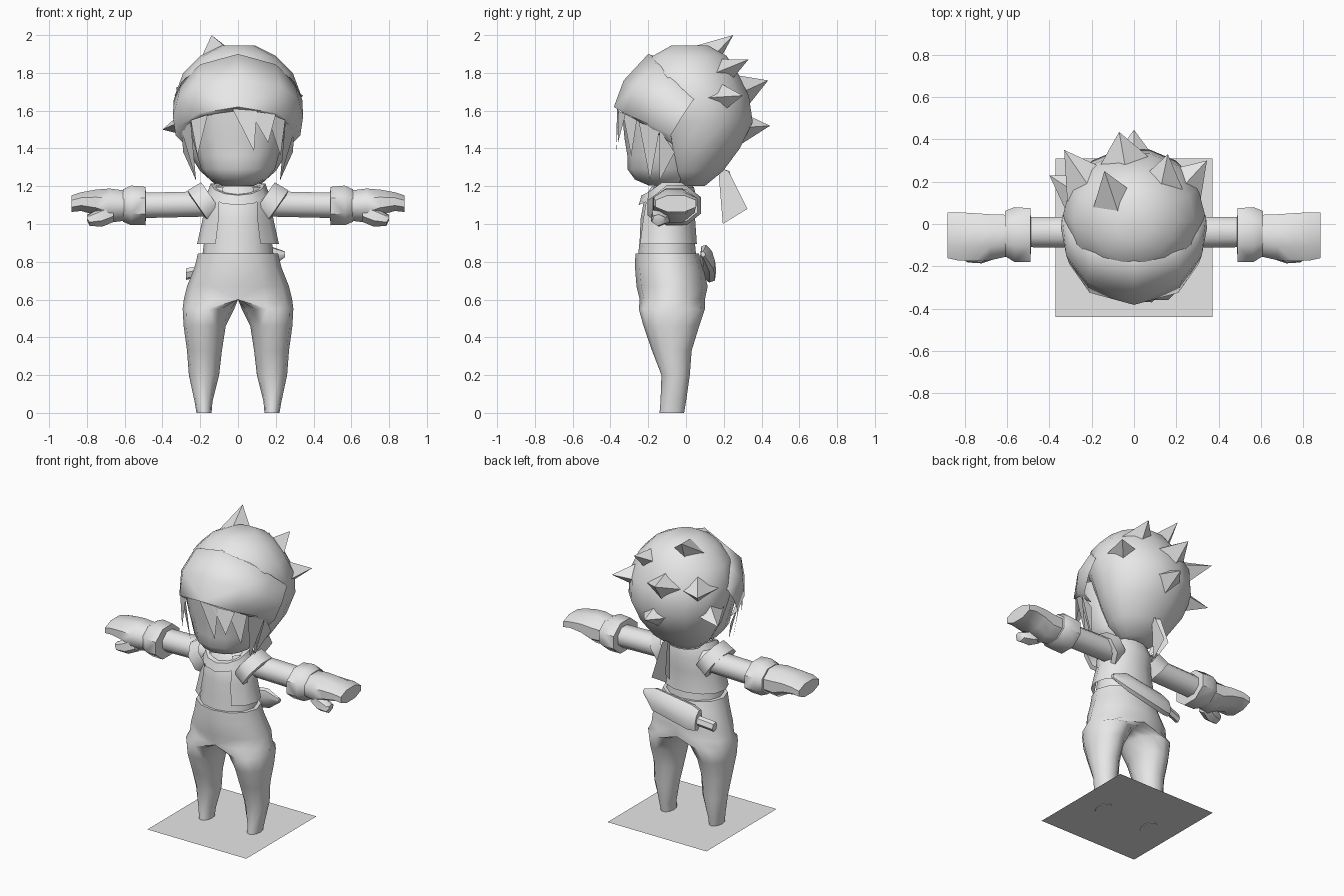
import bpy, bmesh, math
from mathutils import Vector as V

if "Cube" in bpy.data.objects:
    bpy.data.objects.remove(bpy.data.objects["Cube"])

grey = bpy.data.materials.new("plain grey")
grey.diffuse_color = (0.8, 0.8, 0.8, 1)
grey.use_nodes = True
grey.node_tree.nodes["Principled BSDF"].inputs["Base Color"].default_value = grey.diffuse_color


def finish(name, bm, mirror=False, angle=50):
    bmesh.ops.recalc_face_normals(bm, faces=bm.faces)
    me = bpy.data.meshes.new(name)
    bm.to_mesh(me)
    bm.free()
    me.materials.append(grey)
    ob = bpy.data.objects.new(name, me)
    bpy.context.collection.objects.link(ob)
    bpy.ops.object.select_all(action='DESELECT')
    ob.select_set(True)
    bpy.context.view_layer.objects.active = ob
    bpy.ops.object.shade_smooth_by_angle(angle=math.radians(angle))
    if mirror:
        ob.modifiers.new("mirror", 'MIRROR').merge_threshold = 0.002
    return ob


def loft(name, rings, closed=True, caps=True, mirror=False, angle=50, seam=False):
    """Skin a row of equal-length point loops."""
    bm = bmesh.new()
    rows = [[bm.verts.new(p) for p in r] for r in rings]
    n = len(rows[0])
    for a, b in zip(rows, rows[1:]):
        for i in range(n if closed else n - 1):
            j = (i + 1) % n
            bm.faces.new((a[i], a[j], b[j], b[i]))
    if closed and caps:
        bm.faces.new(rows[0])
        bm.faces.new(rows[-1])
    if seam:  # drop hidden faces on the mirror plane
        inner = [f for f in bm.faces if all(abs(v.co.x) < 1e-4 for v in f.verts)]
        bmesh.ops.delete(bm, geom=inner, context='FACES')
    return finish(name, bm, mirror, angle)


def oval(c, u, v, n=10, start=0.0, end=None):
    c, u, v = V(c), V(u), V(v)
    if end is None:
        ts = [start + 2 * math.pi * i / n for i in range(n)]
    else:
        ts = [start + (end - start) * i / (n - 1) for i in range(n)]
    return [c + u * math.cos(t) + v * math.sin(t) for t in ts]


def flat(z, y0, y1, rx, n=12):
    """Horizontal oval between front y0 and back y1."""
    return oval((0, (y0 + y1) / 2, z), (rx, 0, 0), (0, (y1 - y0) / 2, 0), n)


def across(x, y0, y1, z0, z1, n=8):
    """Oval across the arm."""
    return oval((x, (y0 + y1) / 2, (z0 + z1) / 2), (0, (y1 - y0) / 2, 0),
                (0, 0, (z1 - z0) / 2), n, math.pi / 8)


def plate(name, polys, mirror=False):
    bm = bmesh.new()
    for p in polys:
        bm.faces.new([bm.verts.new(q) for q in p])
    return finish(name, bm, mirror)


def spike(name, base, tip, r):
    d = V(tip) - V(base)
    q = d.to_track_quat('Z', 'Y')
    bm = bmesh.new()
    b = [bm.verts.new(p) for p in
         oval(base, q @ V((r, 0, 0)), q @ V((0, r * 0.75, 0)), 4)]
    t = bm.verts.new(tip)
    for i in range(4):
        bm.faces.new((b[i], b[(i + 1) % 4], t))
    return finish(name, bm, angle=30)


# ground plate
plate("base_plate", [[(-.37, -.44, .004), (.37, -.44, .004), (.37, .31, .004), (-.37, .31, .004)]])

# trousers: one leg running up into half the hips
rings = []
for z, x0, x1, y0, y1 in [(0, .14, .22, -.14, -.01), (.06, .135, .23, -.135, 0),
                          (.2, .10, .26, -.13, .02), (.33, .085, .27, -.18, .03),
                          (.46, .065, .288, -.225, .07), (.55, .02, .293, -.25, .10)]:
    rings.append(oval(((x0 + x1) / 2, (y0 + y1) / 2, z), ((x1 - x0) / 2, 0, 0),
                      (0, (y1 - y0) / 2, 0), 12, -math.pi / 2))
for z, rx, y0, y1 in [(.6, .287, -.245, .10), (.67, .27, -.262, .115),
                      (.77, .23, -.27, .09), (.845, .212, -.268, .068)]:
    cy, ry = (y0 + y1) / 2, (y1 - y0) / 2
    ring = oval((0, cy, z), (rx, 0, 0), (0, ry, 0), 7, -math.pi / 2, math.pi / 2)
    ring[0].x = ring[-1].x = 0
    ring += [V((0, cy + ry * (1 - 2 * i / 6), z)) for i in range(1, 6)]
    rings.append(ring)
loft("trousers", rings, mirror=True, seam=True, angle=70)

# shirt and neck
loft("shirt", [flat(.82, -.255, .055, .19), flat(.92, -.245, .045, .178),
               flat(1.03, -.24, .04, .17), flat(1.14, -.22, .055, .17),
               flat(1.2, -.18, .03, .11)])
loft("neck", [flat(1.14, -.17, .02, .085), flat(1.26, -.17, .02, .085)])

# open vest
vest = []
for z, y0, y1, rx in [(.895, -.27, .062, .217), (1.03, -.25, .052, .187),
                      (1.12, -.235, .065, .185), (1.195, -.19, .045, .14)]:
    vest.append(oval((0, (y0 + y1) / 2, z), (rx, 0, 0), (0, (y1 - y0) / 2, 0), 12,
                     math.radians(-57), math.radians(237)))
loft("vest", vest, closed=False)

# collar dipping at the front
collar = []
for r, dz in [(.19, 0), (.17, .045), (.11, .03)]:
    ring = flat(1.17 + dz, -.09 - r * .85, -.07 + r * .6, r * .85, 12)
    for p in ring:
        if p.y < -.1:
            p.z -= .07 * ((-.1 - p.y) / .15)
    collar.append(ring)
loft("collar", collar, caps=False)

# armhole bands
axis, up = V((.82, 0, -.57)), V((.57, 0, .82))
c = V((.175, -.075, 1.105))
loft("sleeve_band", [oval(c + axis * d, up * r, (0, r * 1.15, 0), 8, math.pi / 8)
                     for d, r in [(-.05, .115), (.035, .122), (.04, .09)]],
     mirror=True, caps=False)

# arms, cuffs, hands, thumbs
loft("arm", [across(.12, -.12, .04, 1.035, 1.18), across(.54, -.115, .038, 1.025, 1.17)], mirror=True)
loft("cuff", [across(.487, -.13, .03, 1.03, 1.165), across(.49, -.19, .085, .985, 1.205),
              across(.565, -.19, .09, .985, 1.212), across(.61, -.16, .07, 1.005, 1.19)],
     mirror=True)
loft("hand", [across(.57, -.155, .05, 1.015, 1.18), across(.68, -.18, .055, 1.0, 1.195),
              across(.75, -.185, .06, 1.04, 1.188), across(.83, -.182, .065, 1.065, 1.172),
              across(.882, -.17, .062, 1.06, 1.155)], mirror=True)
loft("thumb", [across(.66, -.17, -.06, 1.01, 1.11, 6), across(.72, -.19, -.085, .985, 1.09, 6),
               across(.785, -.185, -.105, .99, 1.055, 6), across(.80, -.175, -.12, 1.02, 1.05, 6)],
     mirror=True)

# face
loft("face", [flat(1.205, -.2, 0, .09), flat(1.235, -.27, .05, .15), flat(1.29, -.31, .05, .195),
              flat(1.36, -.31, .05, .215), flat(1.45, -.325, .05, .24), flat(1.6, -.34, .05, .26)],
     angle=80)

# hair cap
loft("hair", [flat(1.2, -.06, .10, .11, 14), flat(1.28, -.12, .2, .2, 14),
              flat(1.4, -.15, .29, .275, 14), flat(1.54, -.2, .36, .32, 14),
              flat(1.68, -.25, .34, .335, 14), flat(1.8, -.25, .28, .29, 14),
              flat(1.89, -.18, .22, .2, 14), flat(1.945, -.08, .12, .09, 14)], angle=80)

# hair spikes: root, tip, width
for base, tip, r in [((-.05, -.02, 1.78), (-.14, .25, 2.0), .2),
                     ((.1, .05, 1.74), (.16, .33, 1.87), .2),
                     ((-.02, .15, 1.65), (-.07, .435, 1.76), .24),
                     ((0, .12, 1.5), (0, .445, 1.52), .24),
                     ((-.17, .08, 1.56), (-.4, .23, 1.5), .17),
                     ((-.16, .1, 1.68), (-.33, .35, 1.72), .18),
                     ((.16, .1, 1.66), (.345, .3, 1.68), .18)]:
    spike("hair_spike", base, tip, r)

# headband: columns from the middle round to the temple
loft("headband", [
    [(0, -.34, 1.6), (0, -.382, 1.62), (0, -.33, 1.76), (0, -.2, 1.9), (0, -.14, 1.88)],
    [(.19, -.29, 1.57), (.21, -.325, 1.585), (.225, -.27, 1.73), (.2, -.155, 1.845), (.15, -.1, 1.83)],
    [(.27, -.17, 1.49), (.305, -.19, 1.525), (.32, -.15, 1.66), (.3, -.06, 1.75), (.26, -.03, 1.75)],
    [(.28, -.07, 1.42), (.33, -.08, 1.47), (.345, -.02, 1.57), (.34, .04, 1.66), (.3, .05, 1.66)]],
    closed=False, mirror=True, angle=70)

# fringe and side locks
plate("fringe", [[(-.03, -.365, 1.61), (.1, -.355, 1.6), (.085, -.37, 1.385)],
                 [(.06, -.36, 1.6), (.2, -.32, 1.58), (.16, -.36, 1.43)],
                 [(.15, -.335, 1.59), (.25, -.26, 1.55), (.225, -.29, 1.36)],
                 [(-.25, -.26, 1.55), (-.16, -.33, 1.58), (-.215, -.29, 1.36)]])
plate("side_lock", [[(.25, -.25, 1.54), (.3, -.14, 1.5), (.222, -.19, 1.23)],
                    [(.3, -.14, 1.5), (.29, -.06, 1.38), (.222, -.14, 1.23)]], mirror=True)

# headband tails
plate("band_tail", [[(.0, .17, 1.3), (.02, .225, 1.28), (.03, .325, 1.08), (.01, .195, 1.0)],
                    [(.0, .17, 1.3), (-.02, .23, 1.28), (-.04, .28, 1.1), (-.02, .2, 1.03)]])

# sheath across the back of the hips, with handle
tilt, out = V((0, -.3, .95)), V((0, .95, .3))
loft("sheath", [oval(c, tilt * h, out * t, 8, math.pi / 8) for c, h, t in
                [((.25, .09, .84), .015, .012), ((.15, .115, .82), .075, .035),
                 ((-.12, .115, .77), .085, .04), ((-.17, .11, .76), .07, .035)]])
loft("handle", [oval(c, tilt * .032, out * .025, 6) for c in
                [(-.15, .11, .76), (-.275, .085, .735)]])
